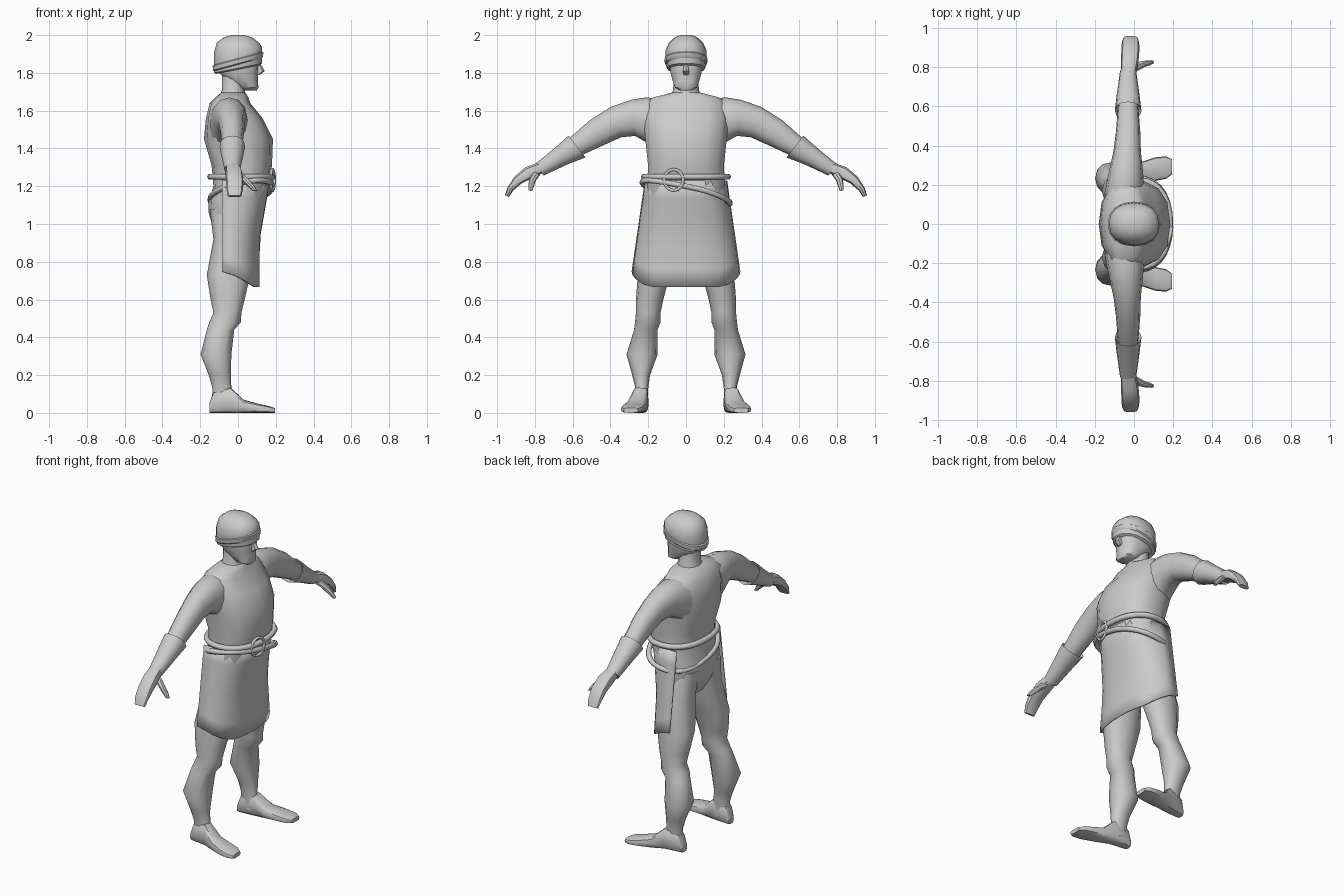
import bpy, bmesh, math
from mathutils import Vector

def finish(name, bm, mirror=False, angle=40):
    bmesh.ops.recalc_face_normals(bm, faces=bm.faces)
    me = bpy.data.meshes.new(name)
    bm.to_mesh(me)
    bm.free()
    ob = bpy.data.objects.new(name, me)
    bpy.context.collection.objects.link(ob)
    if mirror:
        m = ob.modifiers.new("Mirror", 'MIRROR')
        m.use_axis = (False, True, False)
    bpy.ops.object.select_all(action='DESELECT')
    ob.select_set(True)
    bpy.context.view_layer.objects.active = ob
    bpy.ops.object.shade_smooth_by_angle(angle=math.radians(angle))
    return ob

def power(v, e):
    return math.copysign(abs(v) ** e, v)

def loft(name, rings, n=12, e=0.9, mirror=False):
    # Skin a row of (centre, u axis, v axis) superellipses and cap both ends
    bm = bmesh.new()
    rows = []
    for c, u, v in rings:
        c, u, v = Vector(c), Vector(u), Vector(v)
        ts = [2 * math.pi * i / n for i in range(n)]
        rows.append([bm.verts.new(c + u * power(math.cos(t), e) + v * power(math.sin(t), e)) for t in ts])
    for a, b in zip(rows, rows[1:]):
        for i in range(n):
            j = (i + 1) % n
            bm.faces.new((a[i], a[j], b[j], b[i]))
    bm.faces.new(rows[0])
    bm.faces.new(rows[-1])
    return finish(name, bm, mirror)

def level(z, x0, x1, y0, y1, slope=0):
    # Horizontal ring from its extents, optionally rising towards the front
    a = (x1 - x0) / 2
    cx = (x0 + x1) / 2
    return ((cx, (y0 + y1) / 2, z + slope * cx), (a, 0, a * slope), (0, (y1 - y0) / 2, 0))

def limb(x, y, z, a, b, tilt):
    # Ring across an arm, tilted about the x axis
    t = math.radians(tilt)
    return ((x, y, z), (a, 0, 0), (0, b * math.cos(t), b * math.sin(t)))

# Torso
loft("torso", [level(z, x0, x1, -w, w) for z, x0, x1, w in [
    (1.695, -.09, .04, .08), (1.67, -.12, .055, .18), (1.64, -.15, .065, .22),
    (1.56, -.17, .13, .23), (1.45, -.18, .185, .22), (1.31, -.14, .18, .205),
    (1.20, -.13, .16, .21), (1.12, -.155, .14, .215), (1.06, -.155, .12, .215),
    (.97, -.13, .10, .20), (.90, -.09, .06, .15)]], 14, 0.82)

# Neck, face and nose
loft("neck", [level(1.65, -.11, .05, -.09, .09), level(1.71, -.085, .035, -.068, .068),
              level(1.80, -.085, .03, -.065, .065)])
loft("face", [level(z, x0, x1, -w, w) for z, x0, x1, w in [
    (1.708, .035, .10, .035), (1.722, .0, .108, .06), (1.76, -.06, .106, .073),
    (1.80, -.10, .106, .084), (1.86, -.11, .112, .092), (1.94, -.09, .09, .07)]], 14, 0.8)
loft("nose", [level(1.79, .09, .115, -.016, .016), level(1.81, .09, .142, -.018, .018),
              level(1.86, .09, .112, -.008, .008)], 6)

# Cap with a folded band
loft("cap", [level(z, -a, a, -b, b, s) for z, a, b, s in [
    (1.818, .115, .09, .2), (1.825, .127, .102, .2), (1.88, .128, .11, .22),
    (1.92, .128, .108, .12), (1.96, .112, .09, 0), (1.988, .075, .06, 0), (2.0, .035, .03, 0)]], 16)
loft("cap_band", [level(z, -a, a, -b, b, .27) for z, a, b in [
    (1.838, .12, .098), (1.85, .133, .112), (1.872, .134, .114), (1.885, .12, .1)]], 16)

# Arms, gauntlets, hands and thumbs
loft("arm", [limb(-.05, .15, 1.53, .10, .135, 92), limb(-.045, .21, 1.55, .095, .12, 88),
             limb(-.04, .28, 1.562, .085, .096, 84), limb(-.035, .37, 1.54, .07, .085, 72),
             limb(-.03, .47, 1.485, .062, .076, 60), limb(-.03, .56, 1.425, .055, .06, 54),
             limb(-.03, .70, 1.335, .04, .04, 54)], mirror=True)
loft("gauntlet", [limb(-.03, .60, 1.395, .052, .055, 52), limb(-.03, .577, 1.41, .068, .073, 52),
                  limb(-.03, .66, 1.36, .058, .055, 54), limb(-.03, .775, 1.288, .042, .038, 56)],
     mirror=True)
loft("hand", [limb(-.03, .74, 1.31, .035, .03, 56), limb(-.022, .83, 1.272, .045, .036, 56),
              limb(-.018, .89, 1.232, .046, .027, 42), limb(-.018, .93, 1.185, .044, .018, 28),
              limb(-.018, .948, 1.147, .036, .012, 20)], 10, 0.75, True)
loft("thumb", [limb(-.01, .79, 1.27, .03, .02, 30), limb(.035, .812, 1.235, .024, .018, 20),
               limb(.068, .82, 1.202, .02, .015, 10), limb(.09, .825, 1.176, .012, .01, 10)],
     8, mirror=True)

# Legs
loft("leg", [level(*r) for r in [
    (1.08, -.15, .08, .02, .19), (.92, -.13, .09, .02, .235), (.73, -.165, .065, .085, .255),
    (.60, -.145, .035, .12, .265), (.53, -.13, .018, .135, .265), (.48, -.152, .015, .135, .27),
    (.44, -.165, -.02, .15, .275), (.31, -.198, -.035, .15, .315), (.20, -.155, -.038, .19, .285),
    (.13, -.135, -.035, .20, .268), (.04, -.14, -.01, .20, .268)]], mirror=True)

# Feet, turned slightly outwards
loft("foot", [((x, y, h / 2), (0, w, 0), (0, 0, h / 2)) for x, y, w, h in [
    (-.152, .232, .025, .05), (-.13, .234, .036, .11), (-.04, .243, .042, .135),
    (.03, .262, .052, .07), (.11, .28, .06, .048), (.165, .288, .057, .036),
    (.195, .292, .038, .026)]], 12, 0.6, True)

# Apron skirt: open at the back, hem lowest at the front
bm = bmesh.new()
rows = []
steps = 16
for k in range(7):
    f = k / 6
    row = []
    for i in range(steps + 1):
        t = math.pi * (i / steps - 0.5)
        s, c = power(math.sin(t), .85), max(math.cos(t), 0) ** .7
        hem = .748 - .082 * min(1, c * 1.15) ** 1.5
        z = 1.23 + (hem - 1.23) * f
        depth = .255 - .055 * min(1, f * 1.8)
        row.append(bm.verts.new((-.085 + depth * c, (.218 + .07 * f) * s, z)))
    rows.append(row)
for a, b in zip(rows, rows[1:]):
    for i in range(steps):
        bm.faces.new((a[i], a[i + 1], b[i + 1], b[i]))
skirt = finish("apron_skirt", bm)
sol = skirt.modifiers.new("Thickness", 'SOLIDIFY')
sol.thickness = 0.008

# Rope belt: closed curves turned into tubes
def rope(name, points, radius):
    cu = bpy.data.curves.new(name, 'CURVE')
    cu.dimensions = '3D'
    cu.bevel_depth = radius
    cu.bevel_resolution = 1
    sp = cu.splines.new('POLY')
    sp.points.add(len(points) - 1)
    for p, co in zip(sp.points, points):
        p.co = (*co, 1)
    sp.use_cyclic_u = True
    sp.use_smooth = True
    bpy.context.collection.objects.link(bpy.data.objects.new(name, cu))

turns = [2 * math.pi * i / 28 for i in range(28)]
def waist(t, a, b, z):
    return (.018 + a * power(math.cos(t), .88), b * power(math.sin(t), .88), z)
rope("belt_upper", [waist(t, .165, .222, 1.25) for t in turns], .017)
rope("belt_lower", [waist(t, .165, .232, 1.165 - .055 * math.sin(t) + .035 * math.cos(t)) for t in turns], .016)
rope("belt_ring", [(.182 + .05 * math.sin(t) * .2, -.065 + .05 * math.sin(t), 1.233 + .055 * math.cos(t))
                   for t in turns], .009)
